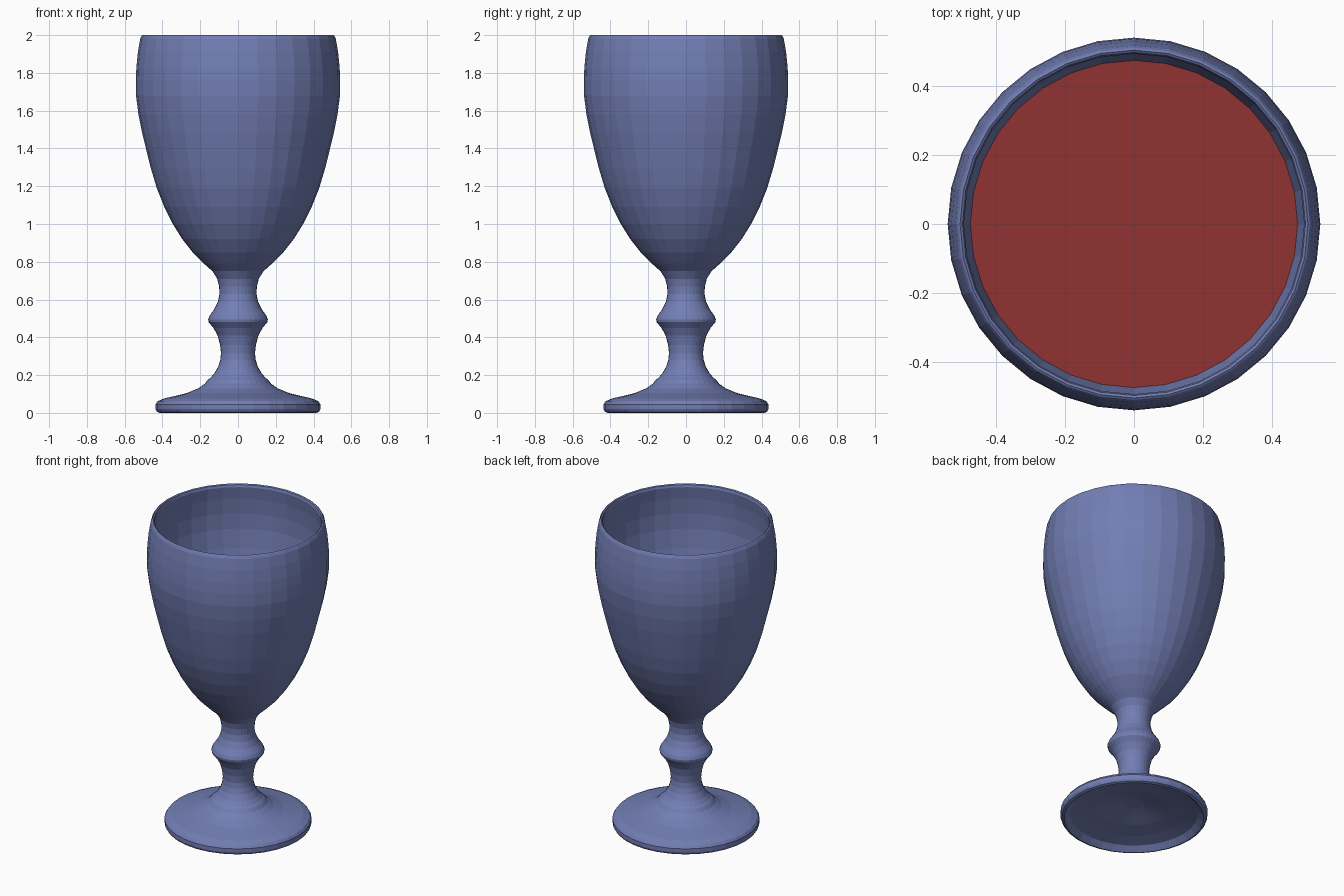
import bpy, bmesh, math

SIDES = 32


def material(name, color):
    m = bpy.data.materials.new(name)
    m.diffuse_color = (*color, 1.0)
    return m


def lathe(name, profile, mat):
    """Revolve (radius, height) points around z; zero radius makes a pole."""
    bm = bmesh.new()
    rings = []
    for r, z in profile:
        if r == 0:
            rings.append([bm.verts.new((0, 0, z))] * SIDES)
        else:
            rings.append([bm.verts.new((r * math.cos(2 * math.pi * i / SIDES),
                                        r * math.sin(2 * math.pi * i / SIDES), z))
                          for i in range(SIDES)])
    for a, b in zip(rings, rings[1:]):
        for i in range(SIDES):
            j = (i + 1) % SIDES
            corners = list(dict.fromkeys((a[i], a[j], b[j], b[i])))
            bm.faces.new(corners)
    mesh = bpy.data.meshes.new(name)
    bm.to_mesh(mesh)
    bm.free()
    mesh.materials.append(mat)
    obj = bpy.data.objects.new(name, mesh)
    bpy.context.collection.objects.link(obj)
    return obj


blue = material("blue_glass", (0.17, 0.21, 0.46))
red = material("red_wine", (0.28, 0.032, 0.032))

# Hollow underside and foot
foot = [(0, 0.10), (0.06, 0.098), (0.12, 0.085), (0.20, 0.065), (0.30, 0.048),
        (0.38, 0.03), (0.405, 0.008), (0.415, 0.0), (0.43, 0.006), (0.437, 0.02),
        (0.437, 0.045), (0.425, 0.062), (0.39, 0.077), (0.34, 0.088), (0.27, 0.105),
        (0.21, 0.13), (0.175, 0.155), (0.16, 0.175)]
# Stem with a knop
stem = [(0.145, 0.187), (0.125, 0.21), (0.105, 0.245), (0.094, 0.28), (0.09, 0.315),
        (0.095, 0.36), (0.108, 0.41), (0.13, 0.45), (0.155, 0.48), (0.158, 0.495),
        (0.15, 0.515), (0.125, 0.55), (0.106, 0.59), (0.098, 0.63), (0.1, 0.67),
        (0.11, 0.71), (0.135, 0.75)]
# Bowl outside, rounded rim, bowl inside
bowl = [(0.18, 0.79), (0.24, 0.85), (0.295, 0.92), (0.345, 1.0), (0.39, 1.09),
        (0.43, 1.19), (0.46, 1.29), (0.485, 1.39), (0.507, 1.48), (0.527, 1.58),
        (0.54, 1.68), (0.541, 1.76), (0.538, 1.83), (0.53, 1.91), (0.518, 1.98),
        (0.511, 1.996), (0.505, 2.0), (0.498, 1.995), (0.494, 1.98), (0.506, 1.9),
        (0.514, 1.8), (0.513, 1.7), (0.499, 1.58), (0.475, 1.45), (0.455, 1.37),
        (0.42, 1.25), (0.37, 1.12), (0.31, 1.0), (0.22, 0.89), (0.12, 0.83), (0, 0.81)]
lathe("goblet", foot + stem + bowl, blue)

# Wine surface, facing up
lathe("wine", [(0.476, 1.45), (0, 1.45)], red)
